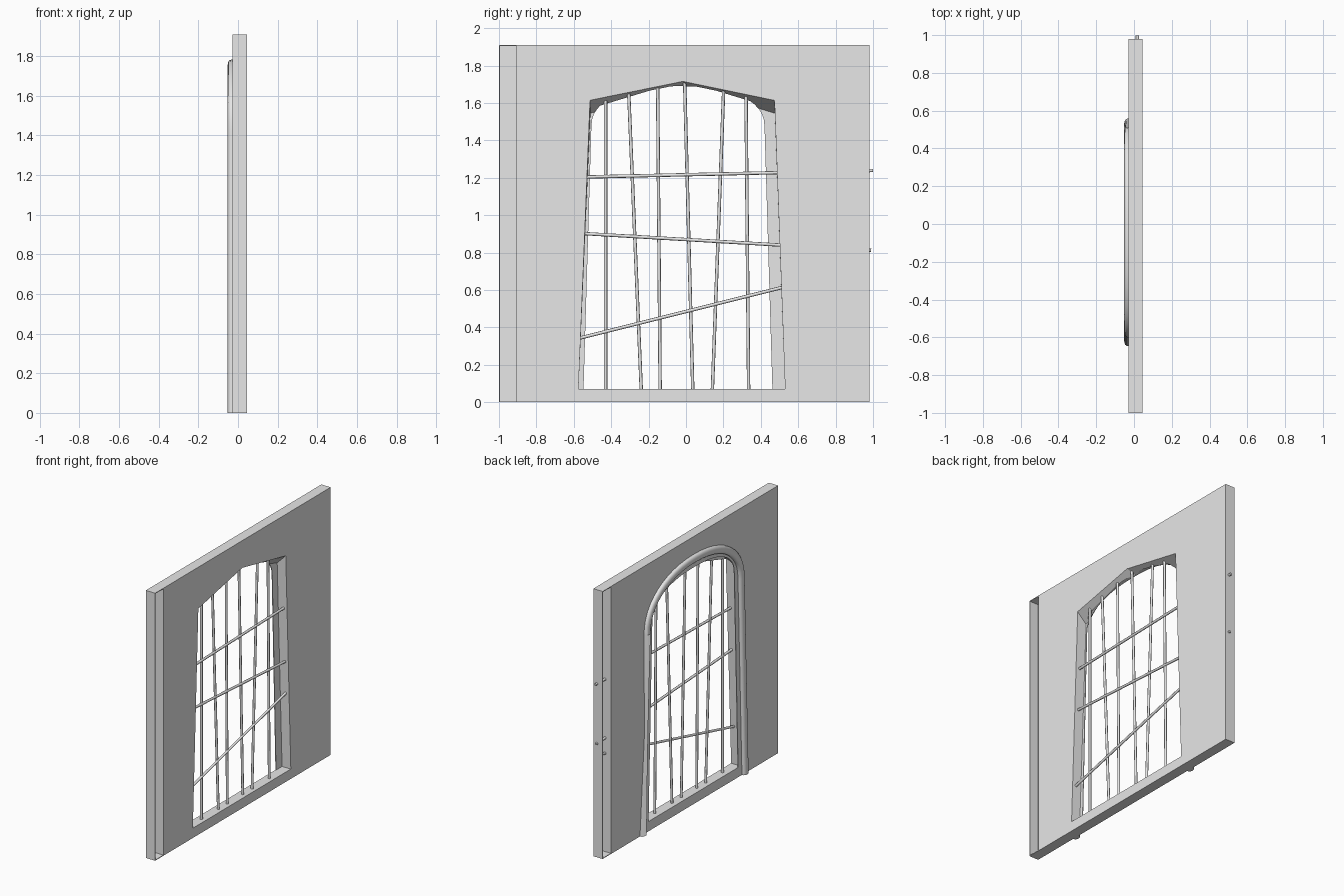
import bpy, bmesh, math
from mathutils import Vector

cube = bpy.data.objects.get("Cube")
if cube:
    bpy.data.objects.remove(cube, do_unlink=True)

GREY = (0.8, 0.8, 0.8, 1)
stone = bpy.data.materials.new("plain grey")
stone.use_nodes = True
stone.diffuse_color = GREY
stone.node_tree.nodes["Principled BSDF"].inputs["Base Color"].default_value = GREY

BACK, FRONT, HEIGHT, SKIN = -0.028, 0.046, 1.91, 0.005


def loft(name, rings, closed=True):
    """Join equal rings of points with quads and cap both ends."""
    bm = bmesh.new()
    loops = [[bm.verts.new(p) for p in ring] for ring in rings]
    n = len(loops[0])
    for a, b in zip(loops, loops[1:]):
        for i in range(n):
            j = (i + 1) % n
            bm.faces.new((a[i], a[j], b[j], b[i]))
    bm.faces.new(loops[0])
    bm.faces.new(loops[-1])
    bmesh.ops.recalc_face_normals(bm, faces=bm.faces)
    mesh = bpy.data.meshes.new(name)
    bm.to_mesh(mesh)
    bm.free()
    mesh.materials.append(stone)
    obj = bpy.data.objects.new(name, mesh)
    bpy.context.collection.objects.link(obj)
    return obj


def prism(name, x0, x1, outline0, outline1=None):
    """Extrude a (y, z) outline along x, optionally changing shape."""
    ends = ((x0, outline0), (x1, outline1 or outline0))
    return loft(name, [[(x, y, z) for y, z in o] for x, o in ends])


def rect(y0, y1, z0, z1):
    return [(y0, z0), (y1, z0), (y1, z1), (y0, z1)]


def cut(obj, cutter):
    cutter.hide_render = True
    mod = obj.modifiers.new("cut", "BOOLEAN")
    mod.operation, mod.solver, mod.object = "DIFFERENCE", "EXACT", cutter
    bpy.context.view_layer.objects.active = obj
    bpy.ops.object.modifier_apply(modifier=mod.name)
    bpy.data.objects.remove(cutter, do_unlink=True)


def arch(mid, half_foot, half_spring, z0, spring, rise, power, steps=24):
    """Open (y, z) path up one leaning jamb, over the arch and down."""
    path = [(mid - half_foot, z0)]
    for i in range(steps + 1):
        a = math.pi * (1 - i / steps)
        c, s = math.cos(a), max(math.sin(a), 0)
        path.append((mid + math.copysign(abs(c) ** power, c) * half_spring,
                     spring + rise * s ** power))
    return path + [(mid + half_foot, z0)]


# Wall slab with an open channel at each end, on opposite faces
wall = prism("wall", BACK, FRONT, rect(-1, 0.98, 0, HEIGHT))
cut(wall, prism("channel", BACK + SKIN, FRONT + 0.1,
                rect(-1 + SKIN, -0.907, SKIN, HEIGHT - SKIN)))
cut(wall, prism("channel", BACK - 0.1, FRONT - SKIN,
                rect(0.887, 0.98 - SKIN, SKIN, HEIGHT - SKIN)))

# Gabled recess whose ceiling slopes down toward the back skin
foot = [(-0.575, 0.07), (0.53, 0.07)]
outer = foot + [(0.473, 1.615), (-0.015, 1.716), (-0.513, 1.615)]
inner = foot + [(0.475, 1.545), (-0.015, 1.695), (-0.511, 1.545)]
cut(wall, prism("recess", BACK + SKIN, FRONT + 0.001, inner, outer))

# Arched opening through the back skin
cut(wall, prism("opening", BACK - 0.1, BACK + 0.03,
                arch(-0.043, 0.505, 0.463, 0.07, 1.47, 0.22, 0.85)))

# Half-round moulding swept around the arch on the back face
path = [Vector(p) for p in arch(-0.044, 0.575, 0.53, 0, 1.42, 0.335, 0.92)]
rings = []
for i, p in enumerate(path):
    t = path[min(i + 1, len(path) - 1)] - path[max(i - 1, 0)]
    if i in (0, len(path) - 1):
        t = Vector((0, 1))
    side = Vector((-t.y, t.x)).normalized() * 0.028
    ring = []
    for k in range(9):
        a = math.pi * k / 8
        q = p + side * math.cos(a)
        ring.append((BACK - 0.024 * math.sin(a) ** 0.7 if 0 < k < 8 else BACK + 0.001,
                     q.x, q.y))
    rings.append(ring)
moulding = loft("arch_moulding", rings)


# Iron bars
def bar(name, x, start, end, radius=0.009, sides=8):
    a, b = Vector((x, *start)), Vector((x, *end))
    d = (b - a).normalized()
    u = Vector((1, 0, 0))
    v = d.cross(u)
    ring = [(u * math.cos(2 * math.pi * k / sides) + v * math.sin(2 * math.pi * k / sides)) * radius
            for k in range(sides)]
    return loft(name, [[p + r for r in ring] for p in (a, b)])


smooth = [moulding]
uprights = [(-0.43, -0.43), (-0.238, -0.31), (-0.138, -0.152),
            (0.037, -0.008), (0.14, 0.204), (0.335, 0.32)]
for low, high in uprights:
    smooth.append(bar("upright_bar", 0.012, (low, 0.04), (high, 1.74)))

# Cross bars run on through the wall; the upper two poke out of its end
crossbars = [(1.203, 1.239, 0.999), (0.905, 0.812, 0.99), (0.335, 0.728, 0.972)]
for z0, z1, reach in crossbars:
    smooth.append(bar("cross_bar", 0.018, (-0.6, z0), (reach, z1)))

bpy.ops.object.select_all(action="DESELECT")
for obj in smooth:
    obj.select_set(True)
bpy.context.view_layer.objects.active = moulding
bpy.ops.object.shade_smooth_by_angle(angle=math.radians(50))
